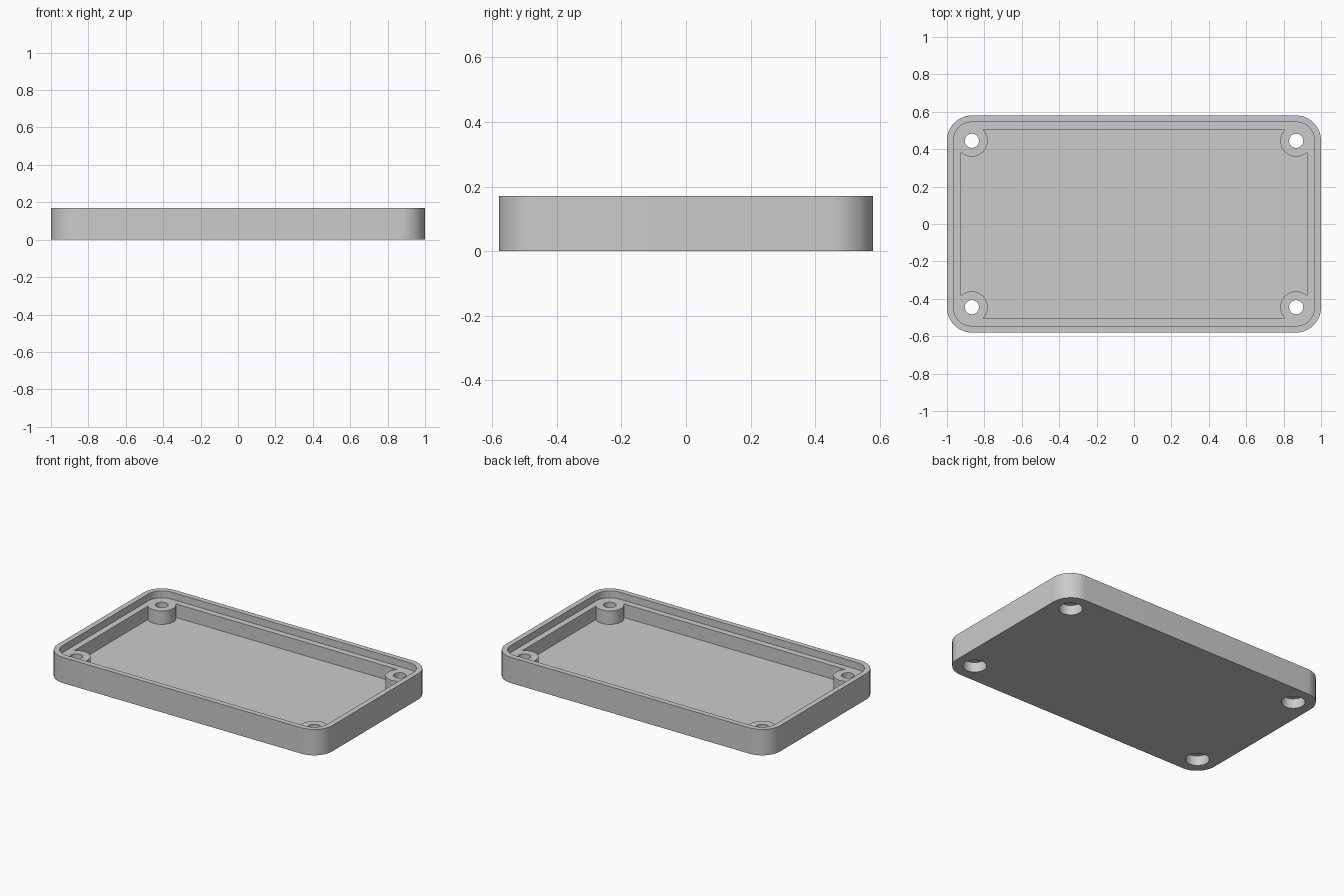
import bpy, bmesh
from math import pi, cos, sin, atan2, sqrt

cube = bpy.data.objects.get("Cube")
if cube:
    bpy.data.objects.remove(cube, do_unlink=True)

HALF_X, HALF_Y, HEIGHT = 1.0, 0.58, 0.17
CORNER = 0.133                      # outer corner radius
LIP, LEDGE = 0.035, 0.04            # rim width, ledge width
LEDGE_Z, FLOOR_Z = 0.124, 0.035
BOSS_X, BOSS_Y, BOSS_R = 0.867, 0.445, 0.085
SCREW_R, BORE_R, BORE_DEPTH = 0.038, 0.071, 0.065

grey = bpy.data.materials.new("plain grey")
grey.use_nodes = True
grey.diffuse_color = (0.6, 0.6, 0.6, 1)
grey.node_tree.nodes["Principled BSDF"].inputs["Base Color"].default_value = (0.6, 0.6, 0.6, 1)


def arc(cx, cy, r, start, end, steps):
    return [(cx + r * cos(start + (end - start) * i / steps),
             cy + r * sin(start + (end - start) * i / steps)) for i in range(steps + 1)]


def four_corners(corner):
    """Mirror the outline of the +x +y corner into a closed loop."""
    back = corner + [(-x, y) for x, y in reversed(corner)]
    return back + [(-x, -y) for x, y in back]


def rounded_rect(hx, hy, r):
    return four_corners(arc(hx - r, hy - r, r, 0, pi / 2, 16))


def prism(name, outline, z0, z1):
    bm = bmesh.new()
    face = bm.faces.new([bm.verts.new((x, y, z0)) for x, y in outline])
    top = bmesh.ops.extrude_face_region(bm, geom=[face])["geom"]
    bmesh.ops.translate(bm, vec=(0, 0, z1 - z0),
                        verts=[v for v in top if isinstance(v, bmesh.types.BMVert)])
    bmesh.ops.recalc_face_normals(bm, faces=bm.faces)
    mesh = bpy.data.meshes.new(name)
    bm.to_mesh(mesh)
    bm.free()
    mesh.materials.append(grey)
    obj = bpy.data.objects.new(name, mesh)
    bpy.context.collection.objects.link(obj)
    return obj


# Solid tray block
tray = prism("enclosure_tray", rounded_rect(HALF_X, HALF_Y, CORNER), 0, HEIGHT)

# Recess inside the rim, down to the ledge
cutters = [prism("rim_cutter", rounded_rect(HALF_X - LIP, HALF_Y - LIP, CORNER - LIP),
                 LEDGE_Z, HEIGHT + 0.1)]

# Main pocket, leaving a round screw boss in each corner
px, py = HALF_X - LIP - LEDGE, HALF_Y - LIP - LEDGE
dx, dy = px - BOSS_X, py - BOSS_Y
start = atan2(-sqrt(BOSS_R**2 - dx**2), dx)
end = atan2(dy, -sqrt(BOSS_R**2 - dy**2)) - 2 * pi
cutters.append(prism("pocket_cutter",
                     four_corners(arc(BOSS_X, BOSS_Y, BOSS_R, start, end, 32)),
                     FLOOR_Z, HEIGHT + 0.05))

# Screw holes with counterbores underneath
for sx in (-1, 1):
    for sy in (-1, 1):
        for name, r, z0, z1 in (("bore_cutter", BORE_R, -0.1, BORE_DEPTH),
                                ("screw_cutter", SCREW_R, -0.2, HEIGHT + 0.2)):
            circle = arc(sx * BOSS_X, sy * BOSS_Y, r, 0, 2 * pi, 48)[:-1]
            cutters.append(prism(name, circle, z0, z1))

# Carve the block and bake the result
for cutter in cutters:
    cutter.hide_render = True
    mod = tray.modifiers.new(cutter.name, "BOOLEAN")
    mod.operation = "DIFFERENCE"
    mod.solver = "EXACT"
    mod.object = cutter
bpy.context.view_layer.update()
carved = bpy.data.meshes.new_from_object(
    tray.evaluated_get(bpy.context.evaluated_depsgraph_get()))
tray.modifiers.clear()
tray.data = carved
for cutter in cutters:
    bpy.data.objects.remove(cutter, do_unlink=True)

# Smooth the round walls, keep the edges sharp
bpy.ops.object.select_all(action="DESELECT")
tray.select_set(True)
bpy.context.view_layer.objects.active = tray
bpy.ops.object.shade_smooth_by_angle(angle=pi / 6)
